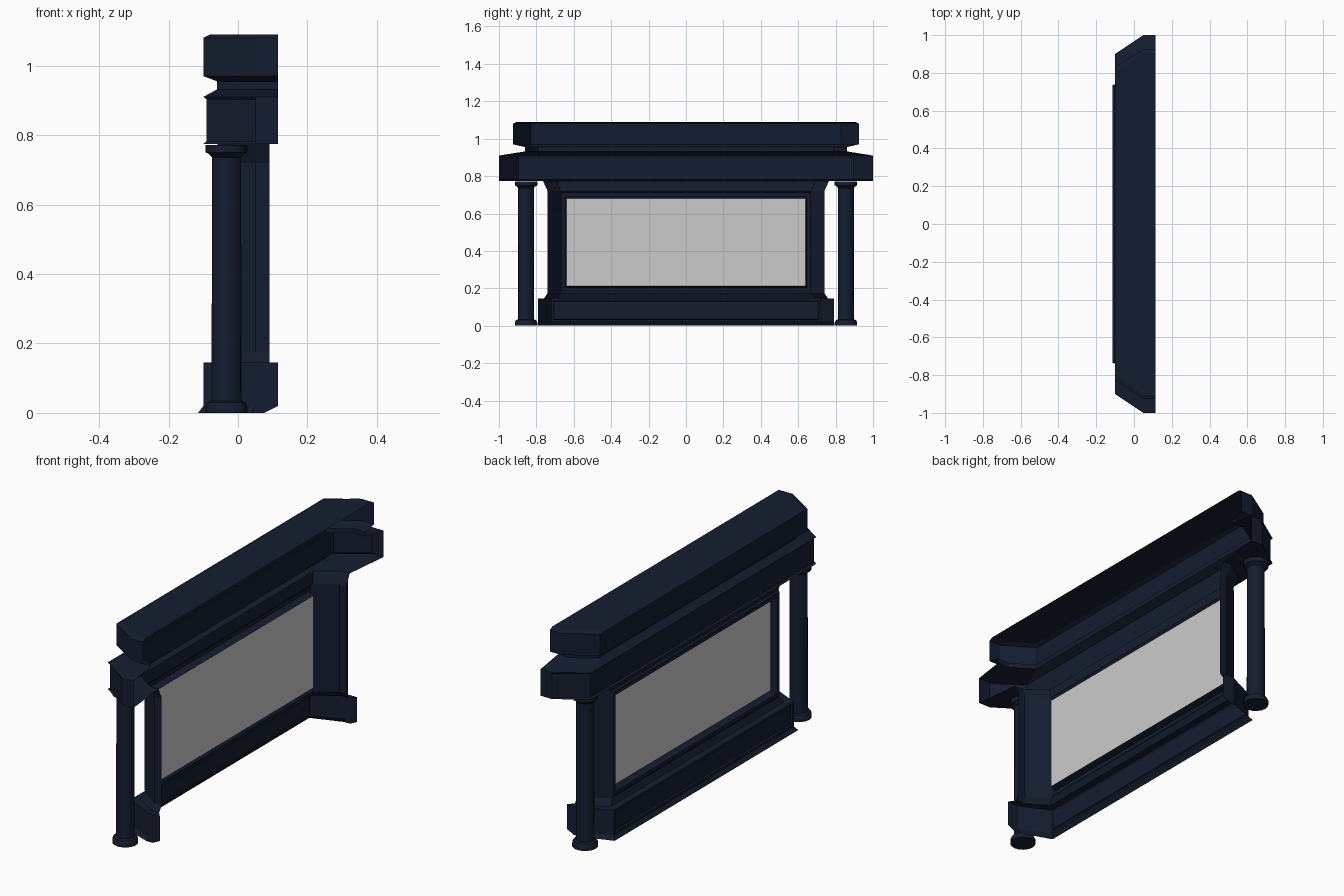
import bpy, bmesh, math

if "Cube" in bpy.data.objects:
    bpy.data.objects.remove(bpy.data.objects["Cube"])

navy = bpy.data.materials.new("navy_paint")
navy.diffuse_color = (0.007, 0.012, 0.028, 1)
navy.use_nodes = True
navy.node_tree.nodes["Principled BSDF"].inputs["Base Color"].default_value = navy.diffuse_color


def finish(bm, name, mat=navy):
    me = bpy.data.meshes.new(name)
    bm.to_mesh(me)
    bm.free()
    ob = bpy.data.objects.new(name, me)
    bpy.context.collection.objects.link(ob)
    if mat:
        me.materials.append(mat)
    return ob


def bay(name, rings, skip=(), cap=False, panels=()):
    """Loft a bay-shaped outline, open at the back, from top to bottom.
    Ring = z, front x, front corner y, diagonal end x, side y, back x."""
    bm = bmesh.new()
    rows = []
    for z, xf, yc, xd, ye, xe in rings:
        half = [(xe, ye), (xd, ye), (xf, yc)]
        pts = [(x, -y) for x, y in half] + half[::-1]
        rows.append([bm.verts.new((x, y, z)) for x, y in pts])
    inset = []
    for i in range(len(rows) - 1):
        for j in range(5):
            if j == 2 and i in skip:
                continue
            a, b = rows[i], rows[i + 1]
            f = bm.faces.new((a[j], a[j + 1], b[j + 1], b[j]))
            if j == 2 and i in panels:
                inset.append(f)
    if cap:
        bm.faces.new(rows[0][::-1])
    bm.normal_update()
    if cap and bm.faces[:][-1].normal.z < 0:
        bm.faces[:][-1].normal_flip()
    for f in inset:
        bmesh.ops.inset_region(bm, faces=[f], thickness=0.016, depth=0)
        bmesh.ops.inset_region(bm, faces=[f], thickness=0.006, depth=-0.008)
    return finish(bm, name)


# Top box, neck and fascia with soffit
bay("cornice", [
    (1.09, -.08, .81, .05, .905, .115),
    (1.08, -.10, .83, .05, .925, .115),
    (.97, -.10, .83, .05, .925, .115),
    (.955, -.06, .79, .05, .86, .115),
    (.932, -.06, .79, .05, .86, .115),
    (.91, -.10, .90, .05, 1.0, .115),
    (.903, -.09, .895, .05, 1.0, .115),
    (.782, -.09, .895, .05, 1.0, .115),
    (.775, -.10, .90, .05, 1.0, .115),
    (.775, -.06, .69, .04, .765, .09),
], cap=True)

# Window wall with angled returns, opening left for the window
bay("window_wall", [
    (.775, -.06, .69, .04, .765, .09),
    (.72, -.05, .67, .05, .74, .09),
    (.175, -.05, .67, .05, .74, .09),
    (.145, -.065, .69, .05, .76, .09),
], skip=(1,))

# Plinth with sunk front panel and ground skirt
bay("base", [
    (.145, -.065, .69, .05, .76, .09),
    (.145, -.10, .72, .05, .79, .115),
    (.02, -.10, .72, .05, .79, .115),
    (0, -.115, .735, .04, .79, .075),
], panels=(1,))


# Stepped window frame
def rect(bm, x, y, z0, z1):
    return [bm.verts.new(p) for p in ((x, -y, z0), (x, -y, z1), (x, y, z1), (x, y, z0))]


bm = bmesh.new()
loops = [rect(bm, *r) for r in ((-.05, .67, .175, .72), (-.058, .665, .185, .71),
                                (-.058, .648, .203, .69), (-.025, .64, .212, .68))]
for a, b in zip(loops, loops[1:]):
    for k in range(4):
        m = (k + 1) % 4
        bm.faces.new((a[k], b[k], b[m], a[m]))
bmesh.ops.recalc_face_normals(bm, faces=bm.faces)
finish(bm, "window_frame")

# Glass
bm = bmesh.new()
bm.faces.new(rect(bm, -.025, .64, .212, .68)[::-1])
finish(bm, "window_glass", None)

# Columns with round base and capital
profile = [(.060, 0), (.060, .018), (.054, .03), (.043, .034), (.042, .736),
           (.050, .745), (.060, .750), (.060, .772)]
N = 16
for side, label in ((-1, "left"), (1, "right")):
    bm = bmesh.new()
    rows = [[bm.verts.new((-.033 + r * math.cos(2 * math.pi * k / N),
                           side * .855 + r * math.sin(2 * math.pi * k / N), z))
             for k in range(N)] for r, z in profile]
    for a, b in zip(rows, rows[1:]):
        for k in range(N):
            m = (k + 1) % N
            bm.faces.new((a[k], a[m], b[m], b[k]))
    bm.faces.new(rows[0][::-1])
    bm.faces.new(rows[-1])
    ob = finish(bm, label + "_column")
    bpy.ops.object.select_all(action='DESELECT')
    ob.select_set(True)
    bpy.context.view_layer.objects.active = ob
    bpy.ops.object.shade_smooth_by_angle(angle=math.radians(30))
